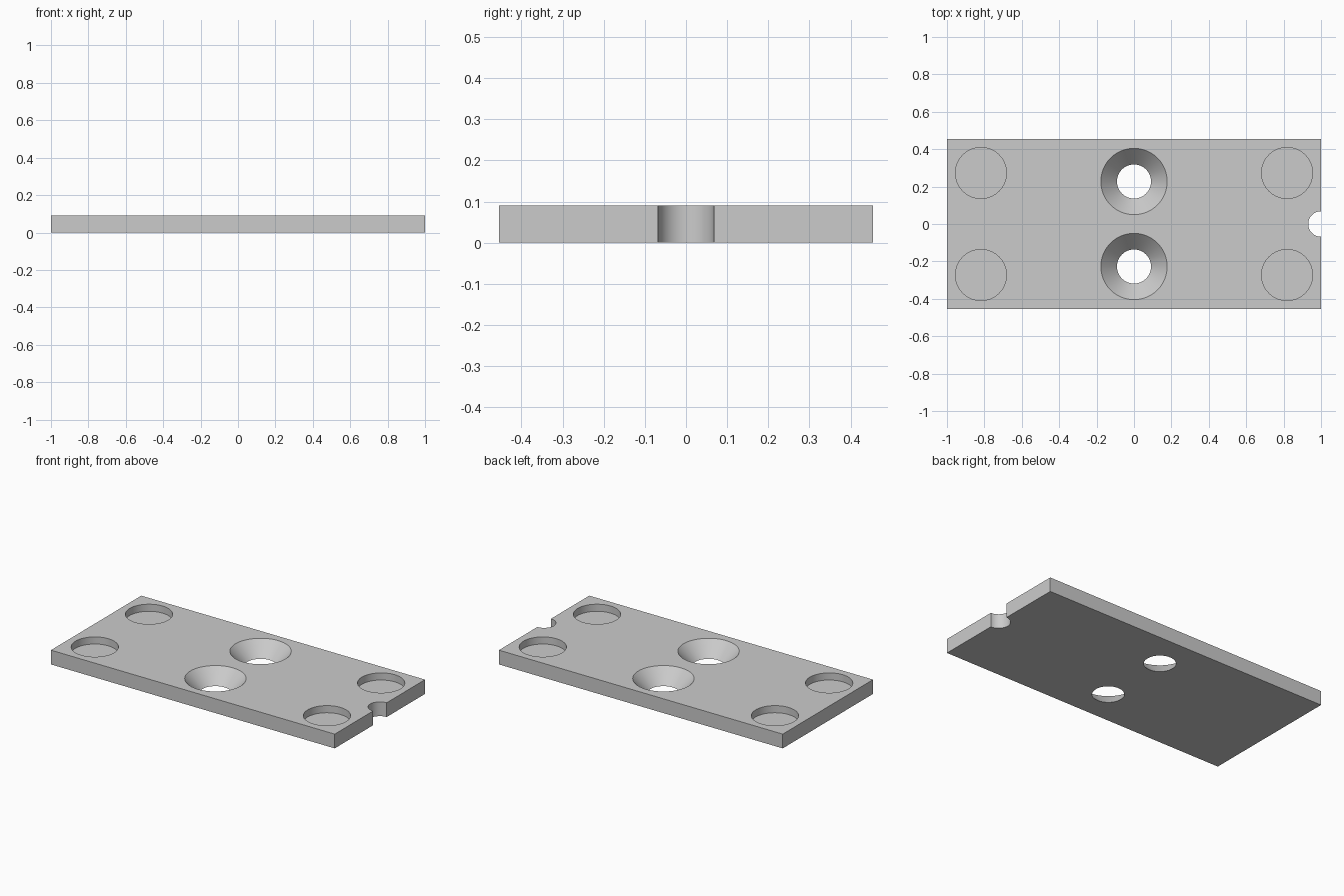
import bpy
import math

if "Cube" in bpy.data.objects:
    bpy.data.objects.remove(bpy.data.objects["Cube"], do_unlink=True)

# Proportions: the plate is 44 x 20 x 2 units before scaling
U = 2 / 44
THICK = 2 * U

grey = bpy.data.materials.new("plain grey")
grey.use_nodes = True
colour = (0.6, 0.6, 0.6, 1)
grey.diffuse_color = colour
grey.node_tree.nodes["Principled BSDF"].inputs["Base Color"].default_value = colour

# Rectangular base plate
bpy.ops.mesh.primitive_cube_add(size=1, location=(0, 0, THICK / 2))
plate = bpy.context.object
plate.name = "mounting_plate"
plate.scale = (44 * U, 20 * U, THICK)
bpy.ops.object.transform_apply(location=True, rotation=False, scale=True)
plate.data.materials.append(grey)


def cut(name, x, y, low, high, r_low, r_high):
    """Cut a straight or tapered round hole between two heights."""
    bpy.ops.mesh.primitive_cone_add(
        vertices=96, radius1=r_low, radius2=r_high, depth=high - low,
        location=(x, y, (low + high) / 2))
    cutter = bpy.context.object
    cutter.name = name
    cutter.hide_render = True
    cutter.data.materials.append(grey)
    bpy.context.view_layer.objects.active = plate
    mod = plate.modifiers.new(name, "BOOLEAN")
    mod.operation = "DIFFERENCE"
    mod.solver = "EXACT"
    mod.object = cutter
    bpy.ops.object.modifier_apply(modifier=mod.name)
    bpy.data.objects.remove(cutter, do_unlink=True)


# Countersunk screw holes; the cone runs on past both faces for a clean cut
slope = (3.9 - 2) * U / THICK
over = 0.02
for side in (-1, 1):
    cut("countersink_cutter", 0, side * 5 * U, -over, THICK + over,
        2 * U - slope * over, 3.9 * U + slope * over)

# Four shallow round pockets near the corners
for sx in (-1, 1):
    for sy in (-1, 1):
        cut("pocket_cutter", sx * 18 * U, sy * 6 * U, THICK / 2, THICK + over,
            3 * U, 3 * U)

# Half-round notch in the left edge
cut("notch_cutter", 1, 0, -over, THICK + over, 1.5 * U, 1.5 * U)

# Smooth hole walls with crisp rims
bpy.ops.object.select_all(action="DESELECT")
plate.select_set(True)
bpy.context.view_layer.objects.active = plate
bpy.ops.object.shade_smooth_by_angle(angle=math.radians(30))
